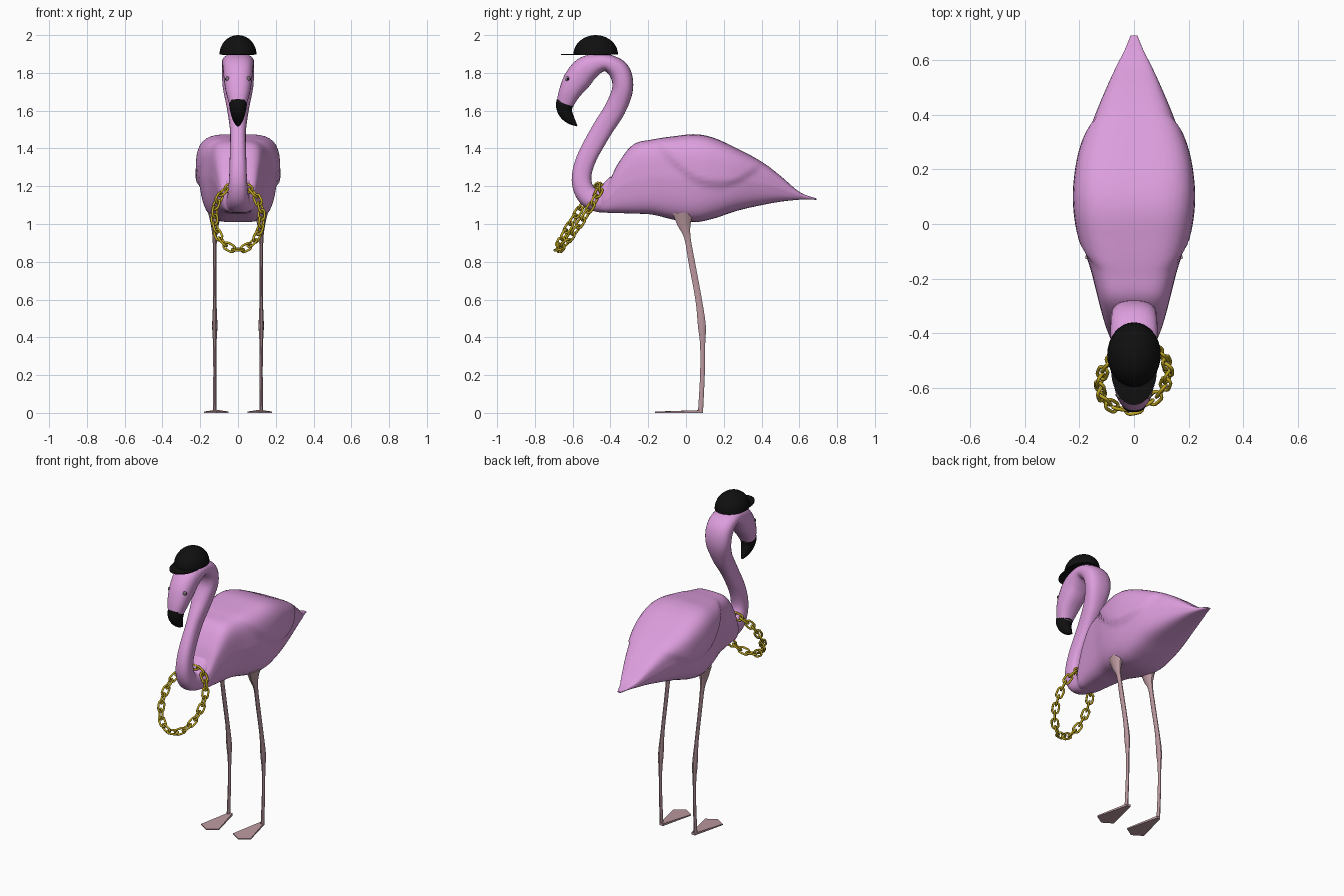
import bpy, bmesh, math
from mathutils import Vector, Matrix

cube = bpy.data.objects.get("Cube")
if cube:
    bpy.data.objects.remove(cube, do_unlink=True)


def material(name, r, g, b):
    m = bpy.data.materials.new(name)
    m.use_nodes = True
    m.diffuse_color = (r, g, b, 1)
    bsdf = m.node_tree.nodes["Principled BSDF"]
    bsdf.inputs["Base Color"].default_value = (r, g, b, 1)
    bsdf.inputs["Roughness"].default_value = 0.7
    return m


PINK = material("feather pink", 0.72, 0.34, 0.72)
LEG = material("dusty leg pink", 0.50, 0.32, 0.35)
BLACK = material("black", 0.005, 0.005, 0.005)
GOLD = material("gold", 0.52, 0.38, 0.015)
GREY = material("eye grey", 0.20, 0.16, 0.19)


def finish(name, bm, mat, angle=40):
    bmesh.ops.recalc_face_normals(bm, faces=bm.faces)
    mesh = bpy.data.meshes.new(name)
    bm.to_mesh(mesh)
    bm.free()
    mesh.materials.append(mat)
    obj = bpy.data.objects.new(name, mesh)
    bpy.context.collection.objects.link(obj)
    bpy.ops.object.select_all(action='DESELECT')
    obj.select_set(True)
    bpy.context.view_layer.objects.active = obj
    if angle:
        bpy.ops.object.shade_smooth_by_angle(angle=math.radians(angle))
    return obj


def spline(points, steps):
    """Smooth curve through stations of any dimension."""
    pts = [Vector(p) for p in points]
    pts = [pts[0] * 2 - pts[1]] + pts + [pts[-1] * 2 - pts[-2]]
    out = []
    for a, b, c, d in zip(pts, pts[1:], pts[2:], pts[3:]):
        for i in range(steps):
            t = i / steps
            out.append(0.5 * (2 * b + (c - a) * t + (2 * a - 5 * b + 4 * c - d) * t * t
                              + (3 * b - a - 3 * c + d) * t ** 3))
    return out + [pts[-2]]


def loft(name, stations, mat, x=0, sides=24, steps=5, power=2, upright=False, shape=None):
    """Skin along stations of (y, z, half thickness, half width)."""
    rows = spline(stations, steps)
    bm = bmesh.new()
    rings = []
    for i, row in enumerate(rows):
        a, b = rows[max(i - 1, 0)], rows[min(i + 1, len(rows) - 1)]
        t = Vector((0, 1, 0)) if upright else Vector((0, b[0] - a[0], b[1] - a[1])).normalized()
        n = Vector((0, -t.z, t.y))
        ring = []
        for k in range(sides):
            ang = math.tau * k / sides
            c, s = math.cos(ang), math.sin(ang)
            r = (abs(c) ** power + abs(s) ** power) ** (-1 / power)
            co = Vector((x + c * r * row[3], row[0], row[1])) + n * (s * r * row[2])
            ring.append(bm.verts.new(shape(co, s * r) if shape else co))
        rings.append(ring)
    for p, q in zip(rings, rings[1:]):
        for k in range(sides):
            j = (k + 1) % sides
            bm.faces.new((p[k], p[j], q[j], q[k]))
    bm.faces.new(rings[0])
    bm.faces.new(rings[-1])
    return finish(name, bm, mat)


# Body: narrower belly and raised folded wings
def body_shape(co, height):
    if height < 0:
        co.x *= 1 + 0.16 * height
    wing_edge = 1.19 + 2.2 * (co.y - 0.17) ** 2
    f = min(max((co.z - wing_edge) / 0.03, 0), 1)
    co.x *= 1 + 0.07 * f * f * (3 - 2 * f)
    return co


# y, bottom, top, half width
profile = [(-0.47, 1.07, 1.16, 0.05), (-0.42, 1.06, 1.2, 0.085), (-0.36, 1.058, 1.32, 0.108),
           (-0.28, 1.055, 1.42, 0.13), (-0.18, 1.05, 1.447, 0.155), (-0.06, 1.022, 1.465, 0.19),
           (0.05, 1.01, 1.475, 0.207), (0.15, 1.03, 1.455, 0.207), (0.27, 1.07, 1.4, 0.188),
           (0.4, 1.1, 1.33, 0.142), (0.5, 1.118, 1.255, 0.1), (0.58, 1.127, 1.185, 0.063),
           (0.63, 1.13, 1.155, 0.037), (0.69, 1.128, 1.136, 0.012)]
loft("body", [(y, (lo + hi) / 2, (hi - lo) / 2, w) for y, lo, hi, w in profile],
     PINK, sides=64, steps=7, power=4, upright=True, shape=body_shape)

# Neck and head in one sweep, then the hooked bill
loft("neck_and_head", [(-0.36, 1.16, 0.1, 0.09), (-0.45, 1.125, 0.065, 0.065),
                       (-0.52, 1.15, 0.056, 0.055), (-0.553, 1.23, 0.052, 0.048),
                       (-0.53, 1.34, 0.052, 0.044), (-0.45, 1.49, 0.054, 0.042),
                       (-0.375, 1.61, 0.056, 0.058), (-0.335, 1.72, 0.055, 0.08),
                       (-0.355, 1.81, 0.056, 0.085), (-0.43, 1.855, 0.046, 0.085),
                       (-0.52, 1.825, 0.068, 0.08), (-0.575, 1.765, 0.071, 0.074),
                       (-0.615, 1.7, 0.058, 0.064), (-0.642, 1.635, 0.045, 0.046)],
     PINK, sides=28, steps=6, power=2.5)
loft("bill", [(-0.638, 1.648, 0.049, 0.046), (-0.644, 1.62, 0.044, 0.046),
              (-0.636, 1.585, 0.036, 0.038), (-0.61, 1.55, 0.024, 0.026),
              (-0.578, 1.52, 0.004, 0.008)], BLACK, steps=4, power=2.5)

# Cap: half dome and flat brim
bm = bmesh.new()
bmesh.ops.create_uvsphere(bm, u_segments=32, v_segments=20, radius=1)
cut = bmesh.ops.bisect_plane(bm, geom=bm.verts[:] + bm.edges[:] + bm.faces[:],
                             plane_co=(0, 0, 0), plane_no=(0, 0, -1), clear_outer=True)
bmesh.ops.holes_fill(bm, edges=[e for e in bm.edges if e.is_boundary])
bmesh.ops.transform(bm, verts=bm.verts, matrix=Matrix.Translation((0, -0.478, 1.897))
                    @ Matrix.Diagonal((0.098, 0.118, 0.103, 1)))
finish("cap_dome", bm, BLACK)
bm = bmesh.new()
bmesh.ops.create_cone(bm, cap_ends=True, segments=40, radius1=1, radius2=1, depth=1)
bmesh.ops.transform(bm, verts=bm.verts, matrix=Matrix.Translation((0, -0.53, 1.897))
                    @ Matrix.Diagonal((0.084, 0.132, 0.007, 1)))
finish("cap_brim", bm, BLACK)

for side, label in ((1, "left"), (-1, "right")):
    # Eye: grey ball with a dark pupil
    for part, mat, radius, out in (("eye", GREY, 0.014, 0.052), ("pupil", BLACK, 0.007, 0.061)):
        bm = bmesh.new()
        bmesh.ops.create_uvsphere(bm, u_segments=16, v_segments=10, radius=radius)
        bmesh.ops.translate(bm, verts=bm.verts, vec=(side * out, -0.625, 1.768))
        finish(f"{label}_{part}", bm, mat)

    # Leg with backward knee
    loft(f"{label}_leg", [(-0.015, 1.06, 0.06, 0.035), (-0.01, 1.0, 0.038, 0.022),
                          (0.007, 0.93, 0.018, 0.012), (0.03, 0.8, 0.018, 0.009),
                          (0.067, 0.6, 0.018, 0.009), (0.084, 0.46, 0.022, 0.014),
                          (0.088, 0.36, 0.014, 0.009), (0.087, 0.2, 0.013, 0.008),
                          (0.077, 0.01, 0.014, 0.009)],
         LEG, x=side * 0.123, sides=10, steps=3)

    # Webbed foot
    bm = bmesh.new()
    outline = [(0.012, 0.09), (0.064, -0.125), (0, -0.165), (-0.064, -0.125), (-0.012, 0.09)]
    face = bm.faces.new([bm.verts.new((side * 0.115 + x, y, 0)) for x, y in outline])
    top = bmesh.ops.extrude_face_region(bm, geom=[face])["geom"]
    for v in top:
        if isinstance(v, bmesh.types.BMVert):
            v.co.z = 0.015 if v.co.y > 0 else 0.007
    finish(f"{label}_foot", bm, LEG, angle=0)

# Chain: stretched torus links along a hanging loop
LINKS, SAMPLES = 22, 880


def loop_point(a):
    x = 0.125 * math.sin(a)
    return Vector((x, -0.565 + 0.11 * math.cos(a) + 0.2 * x, 1.035 + 0.17 * math.cos(a)))


path = [loop_point(math.tau * i / SAMPLES) for i in range(SAMPLES + 1)]
lengths = [0]
for p, q in zip(path, path[1:]):
    lengths.append(lengths[-1] + (q - p).length)
bpy.ops.mesh.primitive_torus_add(major_radius=0.019, minor_radius=0.0065,
                                 major_segments=20, minor_segments=8)
first = bpy.context.object
first.data.materials.append(GOLD)
for v in first.data.vertices:
    v.co.x += math.copysign(0.013, v.co.x) if abs(v.co.x) > 0.0001 else 0
bpy.ops.object.shade_smooth_by_angle(angle=math.radians(60))
plane_normal = (path[0] - path[SAMPLES // 2]).cross(
    path[SAMPLES // 4] - path[3 * SAMPLES // 4]).normalized()
for i in range(LINKS):
    target = lengths[-1] * i / LINKS
    k = next(j for j, d in enumerate(lengths) if d >= target)
    link = first if i == 0 else bpy.data.objects.new("link", first.data)
    if i:
        bpy.context.collection.objects.link(link)
    link.name = f"chain_link_{i + 1}"
    t = (path[(k + 1) % SAMPLES] - path[k - 1 if k else SAMPLES - 1]).normalized()
    flat = Matrix.Rotation(math.radians(45 if i % 2 else -45), 3, t) @ plane_normal
    rot = Matrix((t, flat.cross(t), flat)).transposed()
    link.matrix_world = Matrix.Translation(path[k]) @ rot.to_4x4()
